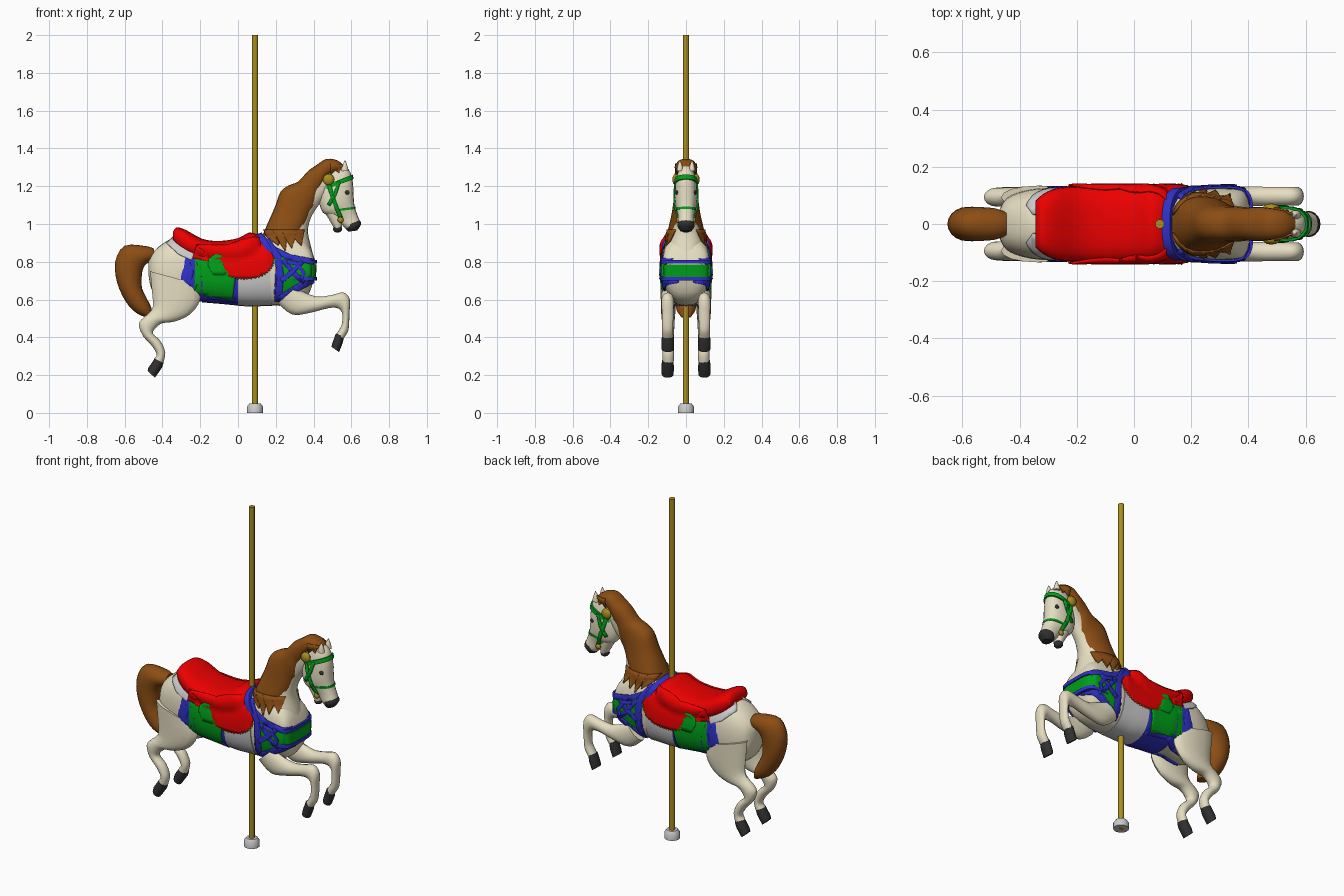
import bpy, bmesh
from math import cos, sin, pi, copysign
from mathutils import Vector
from mathutils.bvhtree import BVHTree

COL = dict(cream=(.79, .73, .54), brown=(.26, .075, .007), red=(.85, 0, 0), green=(0, .35, .01),
           blue=(.03, .03, .58), gold=(.40, .27, .015), dark=(.03, .03, .03))
mats, targets = {}, []


def finish(bm, name, color, mirror=False, thick=0, target=False):
    bmesh.ops.recalc_face_normals(bm, faces=bm.faces)
    if target:
        targets.append(BVHTree.FromBMesh(bm))
    me = bpy.data.meshes.new(name)
    bm.to_mesh(me)
    bm.free()
    ob = bpy.data.objects.new(name, me)
    bpy.context.collection.objects.link(ob)
    if color:
        if color not in mats:
            mats[color] = bpy.data.materials.new(color)
            mats[color].diffuse_color = (*COL[color], 1)
        me.materials.append(mats[color])
    if thick:
        m = ob.modifiers.new("thickness", 'SOLIDIFY')
        m.thickness, m.offset = thick, 0
    if mirror:
        m = ob.modifiers.new("mirror", 'MIRROR')
        m.use_axis = (False, True, False)
        m.use_mirror_merge = False
    bpy.ops.object.select_all(action='DESELECT')
    ob.select_set(True)
    bpy.context.view_layer.objects.active = ob
    bpy.ops.object.shade_smooth_by_angle(angle=.7)
    return ob


def smooth(st, sub):
    # spline through the stations
    out = []
    for i in range(len(st) - 1):
        p0, p1, p2, p3 = st[max(i - 1, 0)], st[i], st[i + 1], st[min(i + 2, len(st) - 1)]
        for k in range(sub):
            t = k / sub
            out.append([.5 * (2 * b + (c - a) * t + (2 * a - 5 * b + 4 * c - d) * t * t
                              + (3 * b - a - 3 * c + d) * t ** 3) for a, b, c, d in zip(p0, p1, p2, p3)])
    return out + [list(st[-1])]


def loft(name, st, color, y=0, n=20, p=1, sub=3, mirror=False, target=False):
    # each station: side-view chord (xa, za)-(xb, zb) and half width
    bm, rings = bmesh.new(), []
    pw = lambda v: copysign(abs(v) ** p, v) if abs(v) > 1e-9 else 0
    for xa, za, xb, zb, w in smooth(st, sub):
        ring = []
        for k in range(n):
            u, v = pw(cos(2 * pi * k / n)), pw(sin(2 * pi * k / n))
            ring.append(bm.verts.new(((xa + xb + u * (xb - xa)) / 2, y + v * w, (za + zb + u * (zb - za)) / 2)))
        rings.append(ring)
    for r, s in zip(rings, rings[1:]):
        for k in range(n):
            bm.faces.new((r[k], r[(k + 1) % n], s[(k + 1) % n], s[k]))
    bm.faces.new(rings[0])
    bm.faces.new(rings[-1])
    return finish(bm, name, color, mirror, 0, target)


def side_y(x, z):
    hits = [t.ray_cast(Vector((x, 1, z)), Vector((0, -1, 0)))[0] for t in targets]
    return max([h.y for h in hits if h] + [.03])


def patch(name, poly, color, lift=.003):
    # side-view outline draped over the horse
    bm = bmesh.new()
    f = bm.faces.new([bm.verts.new((x, 0, z)) for x, z in poly])
    bmesh.ops.triangulate(bm, faces=[f])
    for axis, k in ((0, 0), (2, 1)):
        lo, hi = min(q[k] for q in poly), max(q[k] for q in poly)
        m = max(2, int((hi - lo) / .02))
        for i in range(1, m):
            co, no = Vector(), Vector()
            co[axis], no[axis] = lo + (hi - lo) * i / m, 1
            bmesh.ops.bisect_plane(bm, geom=bm.verts[:] + bm.edges[:] + bm.faces[:], plane_co=co, plane_no=no)
    for v in bm.verts:
        v.co.y = side_y(v.co.x, v.co.z) + lift
    return finish(bm, name, color, True, .008)


def strap(name, path, width, color, lift=.004):
    pts, a, b = [Vector(q) for q in path], [], []
    for i, q in enumerate(pts):
        d = (pts[min(i + 1, len(pts) - 1)] - pts[max(i - 1, 0)]).normalized() * width / 2
        a.append((q.x - d.y, q.y + d.x))
        b.append((q.x + d.y, q.y - d.x))
    return patch(name, a + b[::-1], color, lift)


def balls(name, spots, size, color, mirror=True):
    bm = bmesh.new()
    for q in spots:
        new = bmesh.ops.create_uvsphere(bm, u_segments=12, v_segments=8, radius=1)['verts']
        for v in new:
            v.co = Vector(q) + Vector(v.co[i] * size[i] for i in range(3))
    return finish(bm, name, color, mirror)


# pole and its foot
loft("pole", [(.074, 0, .106, 0, .016), (.074, 2, .106, 2, .016)], "gold", n=16, sub=1)
loft("pole_foot", [(.048, 0, .132, 0, .042), (.048, .033, .132, .033, .042), (.06, .05, .12, .05, .03)], None, sub=1)

# head with ears, eyes and muzzle
loft("head", [(.53, 1.325, .46, 1.27, .03), (.585, 1.29, .44, 1.19, .05), (.607, 1.23, .43, 1.12, .058),
              (.612, 1.15, .45, 1.06, .058), (.618, 1.09, .50, 1.04, .048), (.635, 1.04, .53, 1.02, .042),
              (.648, 1.0, .56, .985, .042), (.63, .97, .585, .965, .028)], "cream", p=.85, target=True)
loft("lower_jaw", [(.55, 1.08, .46, 1.06, .04), (.555, 1.03, .49, 1.01, .035), (.55, .985, .51, .975, .028)], "cream")
loft("muzzle", [(.645, 1.02, .568, .99, .044), (.652, .998, .57, .975, .045), (.63, .965, .585, .96, .03)], "dark")
balls("chin", [(.527, 0, .974)], (.024, .028, .02), "dark", False)
loft("ear", [(.545, 1.28, .585, 1.28, .017), (.55, 1.305, .58, 1.305, .014), (.566, 1.337, .569, 1.337, .002)],
     "cream", y=.032, n=10, mirror=True)
balls("eye", [(.577, side_y(.577, 1.167) - .002, 1.167)], (.014, .008, .012), "dark")

# bridle
loft("brow_band", [(.607, 1.262, .45, 1.20, .061), (.613, 1.238, .445, 1.175, .063)], "green", p=.85, sub=1)
loft("nose_band", [(.621, 1.092, .485, 1.075, .054), (.623, 1.08, .488, 1.063, .053)], "green", p=.85, sub=1)
strap("cheek_strap", [(.475, 1.24), (.495, 1.16), (.52, 1.09), (.545, 1.03)], .02, "green")
strap("throat_strap", [(.535, 1.225), (.515, 1.16), (.48, 1.10)], .018, "green")
balls("bridle_rosette", [(.48, .055, 1.235)], (.03, .017, .03), "gold")
balls("bit_ring", [(.543, .042, 1.022)], (.016, .01, .016), "gold")

# body and neck
BODY = [(-.475, .74, -.475, .81, .03), (-.46, .66, -.45, .85, .08), (-.42, .60, -.40, .895, .108),
        (-.33, .57, -.33, .925, .125), (-.2, .59, -.2, .90, .125), (-.08, .58, -.08, .89, .125),
        (.04, .568, .04, .90, .125), (.14, .57, .13, .94, .125), (.26, .57, .22, .965, .125),
        (.36, .61, .32, .94, .125), (.40, .70, .38, .88, .112), (.41, .76, .41, .80, .06)]
loft("body", BODY, "cream", n=28, p=.8, target=True)
loft("neck", [(.12, .88, .41, .78, .118), (.15, .95, .387, .88, .10), (.20, 1.05, .37, .96, .075),
              (.26, 1.15, .385, 1.03, .058), (.34, 1.23, .42, 1.09, .05), (.43, 1.29, .46, 1.14, .047),
              (.50, 1.31, .48, 1.18, .042)], "cream", p=.9, target=True)

# mane with pointed locks
loft("mane", [(.13, .94, .33, .90, .106), (.16, 1.01, .35, .96, .092), (.195, 1.09, .37, 1.01, .077),
              (.225, 1.17, .39, 1.06, .067), (.27, 1.205, .41, 1.09, .062), (.32, 1.225, .42, 1.13, .061),
              (.37, 1.28, .425, 1.16, .058), (.42, 1.315, .44, 1.19, .06), (.47, 1.345, .465, 1.24, .057),
              (.53, 1.335, .52, 1.28, .046), (.57, 1.30, .56, 1.27, .02)], "brown", p=.85, target=True)
for i, (x, w, tx, tz) in enumerate([(.18, .045, .215, .885), (.225, .04, .25, .855),
                                    (.27, .04, .285, .87), (.315, .035, .335, .885)]):
    patch(f"mane_lock_{i}", [(x - w, .97), (x + w, .97), (x + w * .8, .925), (tx, tz), (x - w * .5, .925)], "brown")
patch("forelock", [(.49, 1.32), (.56, 1.315), (.58, 1.29), (.545, 1.30), (.535, 1.27), (.515, 1.285), (.49, 1.26)], "brown")


# bands round the barrel
def ring_at(x, grow):
    for a, b in zip(BODY, BODY[1:]):
        if a[0] <= x <= b[0]:
            t = (x - a[0]) / (b[0] - a[0])
            q = [u + (v - u) * t for u, v in zip(a, b)]
            return (q[0], q[1] - grow, q[2], q[3] + grow, q[4] + grow)


loft("blanket_belly", [ring_at(x, .004) for x in (-.19, -.13, -.07, 0)], "blue", n=28, p=.8, target=True)
loft("girth", [ring_at(x, .005) for x in (0, .06, .12, .18)], None, n=28, p=.8, target=True)
loft("withers_strap", [(.215, .76, .095, .945, .128), (.25, .77, .125, .955, .129)], "blue", n=28, p=.8, sub=1)

# breast harness
loft("breast_band", [(.24, .715, .413, .715, .127), (.24, .785, .416, .785, .127)], "green", n=28, p=.5, sub=1, target=True)
for nm, z in (("lower", .70), ("upper", .79)):
    loft(f"breast_trim_{nm}", [(.24, z, .417, z, .13), (.24, z + .02, .418, z + .02, .13)], "blue", n=28, p=.5, sub=1)
patch("shoulder_panel", [(.18, .89), (.26, .83), (.39, .80), (.39, .70), (.23, .61), (.225, .74)], "green")
for i, (path, w) in enumerate([([(.12, .93), (.19, .865), (.27, .825), (.40, .80)], .03),
                               ([(.15, .915), (.215, .82), (.225, .72), (.212, .59)], .035),
                               ([(.395, .705), (.31, .66), (.215, .60)], .035),
                               ([(.24, .81), (.29, .745), (.35, .69)], .025),
                               ([(.34, .80), (.28, .74), (.23, .70)], .025),
                               ([(.26, .80), (.31, .79), (.35, .74), (.33, .70)], .02)]):
    strap(f"harness_strap_{i}", path, w, "blue", .006 + .0006 * i)

# blanket, saddle and fringe
patch("blanket_edge", [(-.27, .84), (-.22, .83), (-.19, .72), (-.21, .64), (-.02, .61), (0, .585), (-.15, .605),
                       (-.24, .585), (-.335, .565), (-.25, .68), (-.235, .75)], "blue")
patch("blanket", [(-.225, .83), (-.20, .72), (-.235, .63), (-.12, .615), (-.03, .60), (-.01, .73), (-.06, .83)], "green", .006)
strap("saddle_pad", [(-.36, .915), (-.30, .86), (-.235, .83)], .05, None)
loft("saddle", [(-.345, .915, -.345, .955, .08), (-.31, .86, -.325, .982, .105), (-.26, .83, -.275, .968, .126),
                (-.2, .81, -.19, .922, .131), (-.1, .80, -.1, .91, .131), (0, .79, 0, .925, .131),
                (.07, .80, .06, .955, .128), (.12, .83, .11, .94, .112)], "red", n=24, p=.75, target=True)
EDGE = [(-.10, .80), (-.088, .765), (-.05, .727), (0, .712), (.05, .71), (.11, .72), (.155, .745), (.182, .78), (.19, .82)]
patch("saddle_flap", EDGE + [(.165, .87), (.12, .93), (.06, .93), (-.05, .89), (-.22, .89), (-.24, .82), (-.15, .80)], "red", .007)
patch("blanket_scroll", [(-.16, .78), (-.155, .815), (-.125, .84), (-.09, .838), (-.065, .815), (-.085, .82),
                         (-.10, .80), (-.095, .765), (-.06, .73), (-.13, .73)], "green", .009)
balls("saddle_fringe", [(x, side_y(x, z) + .008, z) for x, z in smooth(EDGE, 3)[2:-2]], (.005, .005, .005), "gold")

# tail
loft("tail", [(-.445, .80, -.445, .87, .04), (-.485, .79, -.49, .883, .055), (-.505, .755, -.60, .885, .06),
              (-.51, .71, -.65, .80, .06), (-.508, .66, -.64, .69, .06), (-.485, .61, -.595, .59, .058),
              (-.46, .56, -.54, .53, .05), (-.45, .51, -.48, .503, .025)], "brown")

# legs and hooves, mirrored
loft("front_leg", [(.30, .66, .21, .58, .036), (.37, .63, .29, .52, .036), (.43, .615, .39, .532, .035),
                   (.5, .625, .48, .555, .033), (.56, .637, .525, .555, .033), (.592, .60, .545, .54, .033),
                   (.59, .53, .553, .52, .031), (.588, .47, .55, .47, .03), (.582, .43, .535, .44, .03),
                   (.56, .395, .52, .415, .03)], "cream", y=.097, n=14, mirror=True)
loft("front_hoof", [(.56, .405, .518, .42, .031), (.556, .375, .497, .362, .034), (.535, .322, .495, .35, .032)],
     "dark", y=.097, n=14, sub=1, mirror=True)
loft("hind_leg", [(-.21, .68, -.465, .75, .04), (-.20, .60, -.455, .64, .04), (-.25, .525, -.45, .565, .038),
                  (-.33, .485, -.47, .53, .036), (-.40, .475, -.50, .505, .034), (-.435, .45, -.525, .47, .033),
                  (-.45, .42, -.505, .41, .03), (-.41, .38, -.46, .36, .03), (-.385, .32, -.43, .31, .03),
                  (-.395, .265, -.445, .285, .03)], "cream", y=.094, n=16, mirror=True)
loft("hind_hoof", [(-.394, .265, -.442, .287, .031), (-.402, .24, -.475, .238, .034), (-.44, .186, -.478, .222, .032)],
     "dark", y=.097, n=14, sub=1, mirror=True)
